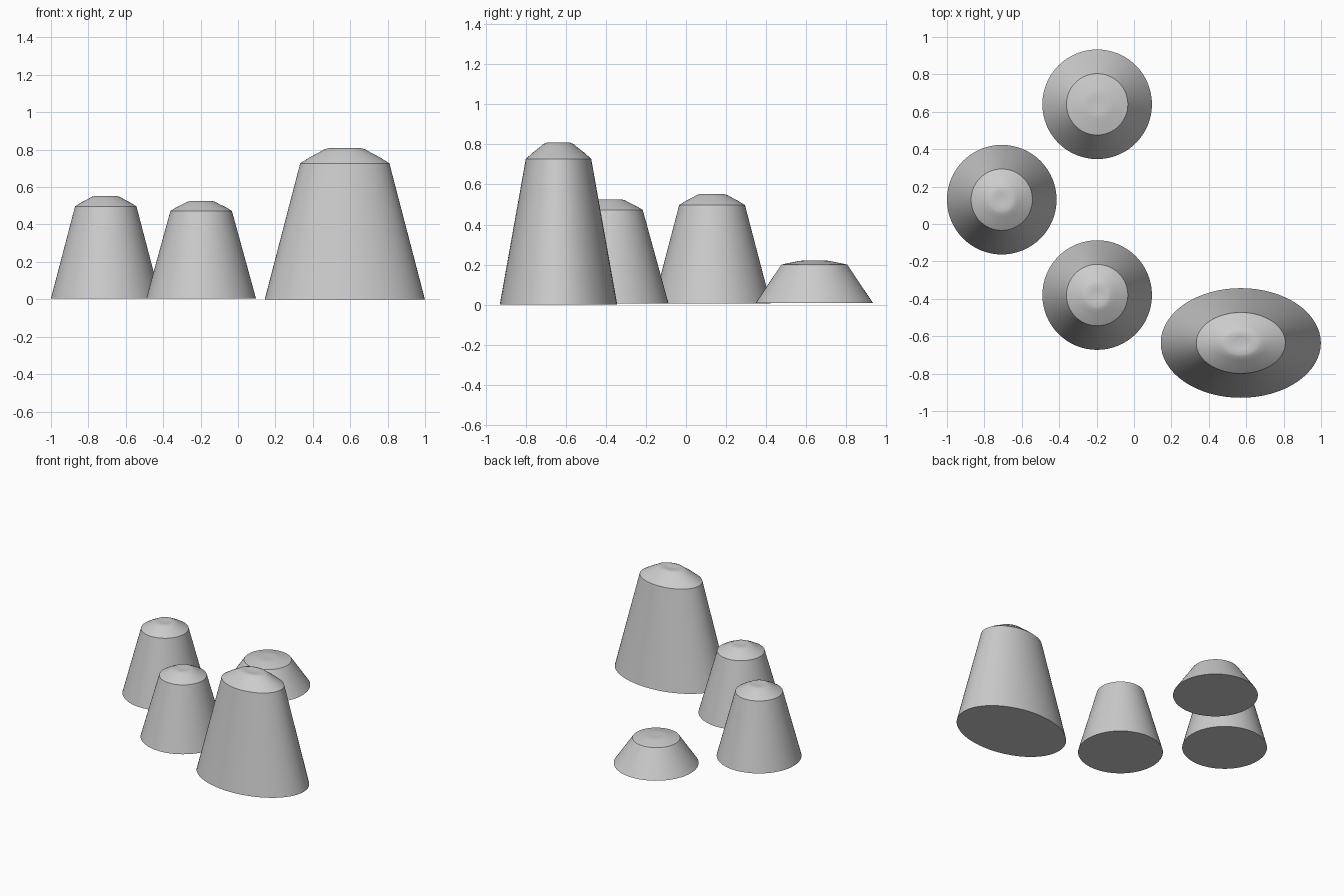
import bpy, bmesh, math

if "Cube" in bpy.data.objects:
    bpy.data.objects.remove(bpy.data.objects["Cube"])

grey = bpy.data.materials.new("plain grey")
grey.diffuse_color = (0.6, 0.6, 0.6, 1)
grey.use_nodes = True
grey.node_tree.nodes["Principled BSDF"].inputs["Base Color"].default_value = grey.diffuse_color

SIDES = 64
# Rounded cap with a shallow dimple: (radius fraction, height fraction)
CAP = [(0.8, 0.37), (0.57, 0.73), (0.46, 0.92), (0.36, 1.0), (0.2, 0.97)]


def make_knob(name, x, y, rx, ry, base, shoulder, top, taper):
    """Tapered round body with a closed base and a dished, rounded cap."""
    rings = [(1.0, base), (taper, shoulder)]
    rings += [(taper * r, shoulder + h * (top - shoulder)) for r, h in CAP]
    bm = bmesh.new()
    loops = []
    for r, z in rings:
        loops.append([bm.verts.new((rx * r * math.cos(2 * math.pi * i / SIDES),
                                    ry * r * math.sin(2 * math.pi * i / SIDES), z))
                      for i in range(SIDES)])
    for low, high in zip(loops, loops[1:]):
        for i in range(SIDES):
            j = (i + 1) % SIDES
            bm.faces.new((low[i], low[j], high[j], high[i]))
    # Base disc and centre of the dimple
    bm.faces.new(loops[0][::-1])
    centre = bm.verts.new((0, 0, shoulder + 0.9 * (top - shoulder)))
    for i in range(SIDES):
        bm.faces.new((loops[-1][i], loops[-1][(i + 1) % SIDES], centre))
    for f in bm.faces:
        f.smooth = True
    # Crisp creases at the base rim and the shoulder
    for ring in loops[:2]:
        for i in range(SIDES):
            bm.edges.get((ring[i], ring[(i + 1) % SIDES])).smooth = False
    mesh = bpy.data.meshes.new(name)
    bm.to_mesh(mesh)
    bm.free()
    mesh.materials.append(grey)
    obj = bpy.data.objects.new(name, mesh)
    obj.location = (x, y, 0)
    bpy.context.collection.objects.link(obj)


# Three round knobs of different heights and one large oval knob
make_knob("left_knob", -0.707, 0.13, 0.293, 0.293, 0.005, 0.497, 0.552, 0.56)
make_knob("front_knob", -0.197, -0.38, 0.293, 0.293, 0.005, 0.473, 0.525, 0.56)
make_knob("low_back_knob", -0.197, 0.64, 0.293, 0.293, 0.008, 0.2, 0.22, 0.56)
make_knob("large_oval_knob", 0.571, -0.636, 0.428, 0.293, 0.0, 0.727, 0.808, 0.557)
